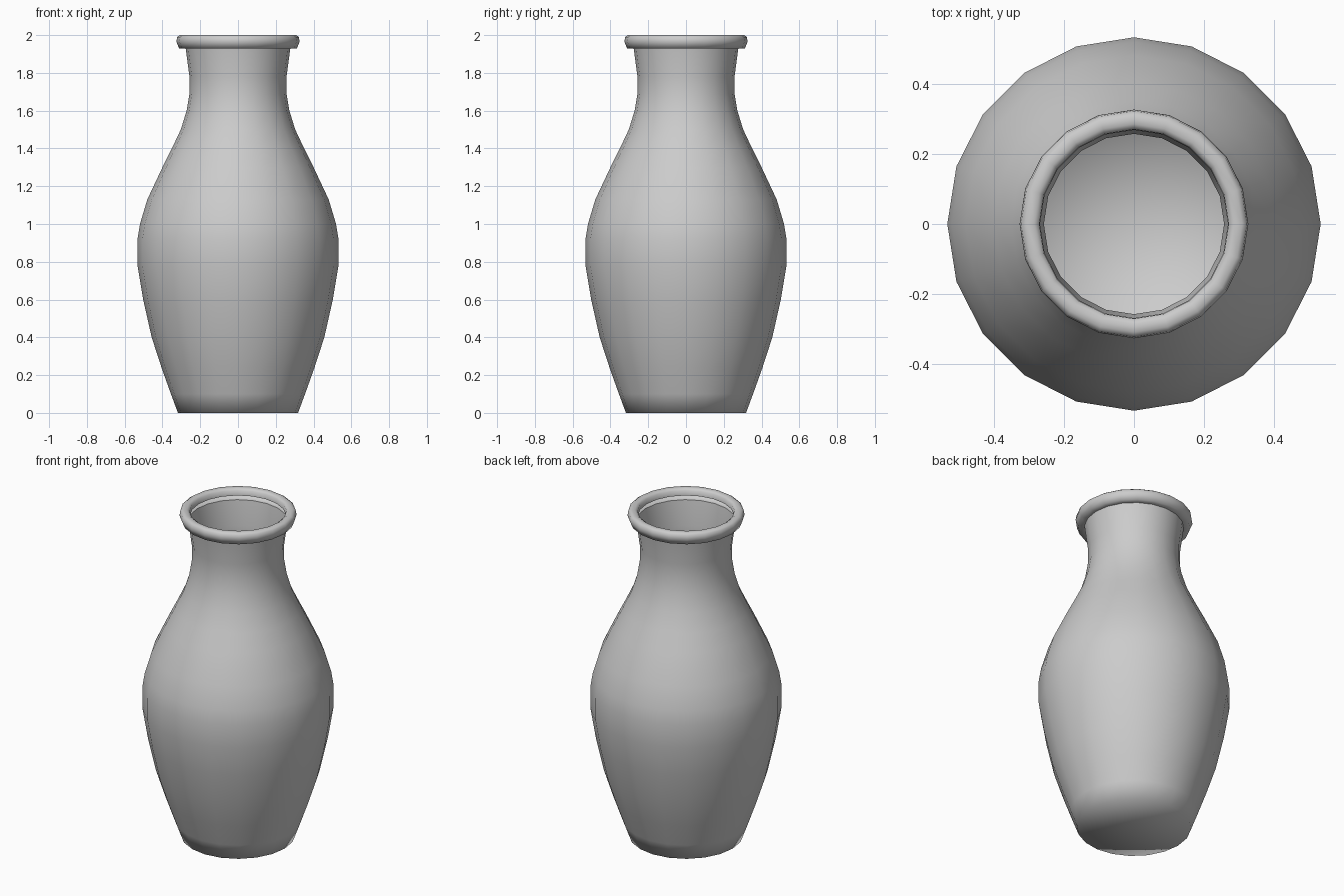
import bpy, bmesh, math

if "Cube" in bpy.data.objects:
    bpy.data.objects.remove(bpy.data.objects["Cube"])

SIDES = 20


def lathe(name, profile, closed_floor=False, angle=180):
    """Spin a (radius, height) profile around z."""
    bm = bmesh.new()
    rings = []
    for r, z in profile:
        rings.append([bm.verts.new((r * math.cos(2 * math.pi * i / SIDES),
                                    r * math.sin(2 * math.pi * i / SIDES), z))
                      for i in range(SIDES)])
    for a, b in zip(rings, rings[1:]):
        for i in range(SIDES):
            j = (i + 1) % SIDES
            bm.faces.new((a[i], a[j], b[j], b[i]))
    if closed_floor:
        centre = bm.verts.new((0, 0, profile[0][1]))
        for i in range(SIDES):
            bm.faces.new((centre, rings[0][(i + 1) % SIDES], rings[0][i]))
    mesh = bpy.data.meshes.new(name)
    bm.to_mesh(mesh)
    bm.free()
    obj = bpy.data.objects.new(name, mesh)
    bpy.context.collection.objects.link(obj)
    bpy.ops.object.select_all(action='DESELECT')
    obj.select_set(True)
    bpy.context.view_layer.objects.active = obj
    bpy.ops.object.shade_smooth_by_angle(angle=math.radians(angle))
    return obj


# Thin-walled body with floor, belly, shoulder and flared neck
lathe("vase_body", [
    (0.318, 0.0), (0.355, 0.1), (0.405, 0.24), (0.457, 0.4), (0.502, 0.6),
    (0.532, 0.78), (0.532, 0.92), (0.519, 1.0), (0.48, 1.13), (0.40, 1.3),
    (0.35, 1.4), (0.303, 1.5), (0.272, 1.6), (0.257, 1.69), (0.257, 1.78),
    (0.277, 1.93)], closed_floor=True)

# Rounded lip around the mouth
lathe("vase_rim", [
    (0.277, 1.93), (0.312, 1.93), (0.326, 1.965), (0.322, 1.99),
    (0.308, 2.0), (0.285, 2.0), (0.27, 1.99), (0.268, 1.96)])
